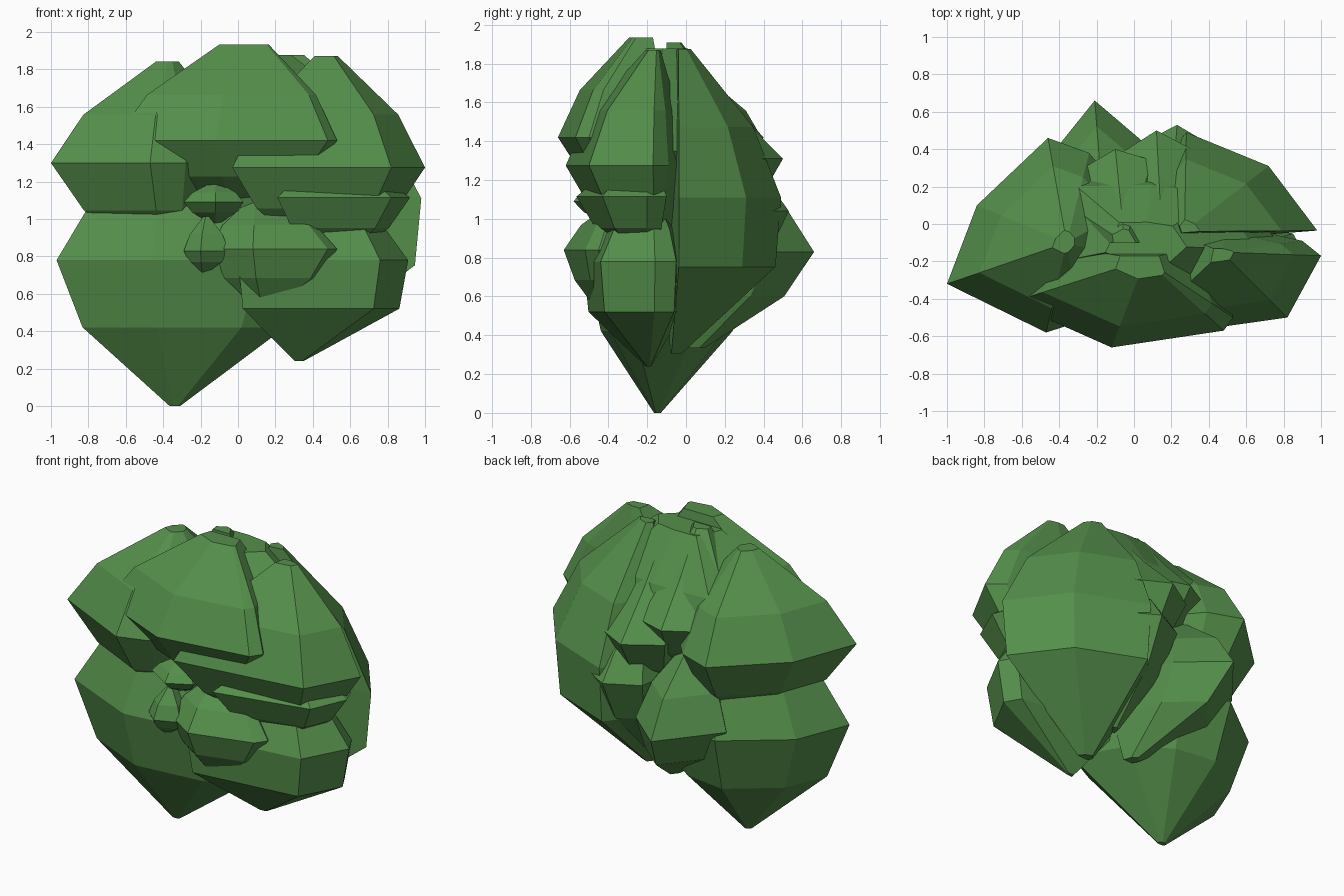
import bpy, bmesh

if "Cube" in bpy.data.objects:
    bpy.data.objects.remove(bpy.data.objects["Cube"])

leaf_green = bpy.data.materials.new("leaf green")
leaf_green.diffuse_color = (0.09, 0.275, 0.07, 1)
leaf_green.use_nodes = True
leaf_green.node_tree.nodes["Principled BSDF"].inputs["Base Color"].default_value = leaf_green.diffuse_color

# (fraction of the way to the tip, share of the widest outline kept)
ROUND = [(0.46, 0.73), (0.97, 0.12)]
CONE = [(0.46, 0.56), (0.96, 0.15)]
FULL = [(0.43, 0.95), (0.97, 0.1)]
DOME = [(0.46, 0.8), (0.96, 0.3)]
POINTED = [(0.46, 0.78), (1, 0.04)]
clumps = bpy.data.collections.new("clumps")
bpy.context.scene.collection.children.link(clumps)


def clump(name, z, outline, crown, root, up=ROUND, low=ROUND):
    """Faceted foliage clump: widest outline at z, tapering to crown and root."""
    bm = bmesh.new()
    levels = [(root, t, s) for t, s in reversed(low)]
    levels += [(crown, 0, 1)] + [(crown, t, s) for t, s in up]
    rings = []
    for (tx, ty, tz), t, s in levels:
        rings.append([bm.verts.new((tx + (x - tx) * s, ty + (y - ty) * s, z + (tz - z) * t))
                      for x, y in outline])
    n = len(outline)
    for a, b in zip(rings, rings[1:]):
        for i in range(n):
            j = (i + 1) % n
            bm.faces.new((a[i], a[j], b[j], b[i]))
    bm.faces.new(rings[0])
    bm.faces.new(rings[-1])
    bmesh.ops.recalc_face_normals(bm, faces=bm.faces)
    mesh = bpy.data.meshes.new(name)
    bm.to_mesh(mesh)
    bm.free()
    mesh.materials.append(leaf_green)
    obj = bpy.data.objects.new(name, mesh)
    clumps.objects.link(obj)
    return obj


# Inner dome filling the gaps between clumps
dome = clump("bush", 1.35,
             [(-.65, -.25), (-.1, -.45), (.5, -.42), (.8, -.15), (.55, .22), (.1, .29), (-.4, .28)],
             (.06, -.11, 1.9), (.1, -.12, .7), up=DOME)

# Left side
clump("upper_left_clump", 1.30,
      [(-1, -.32), (-.47, -.58), (-.28, -.52), (0, -.2), (0, .1), (-.24, .38), (-.46, .46), (-.84, .10)],
      (-.36, -.1, 1.86), (-.35, -.1, .75))
clump("lower_left_clump", .78,
      [(-.97, -.29), (-.46, -.52), (.12, -.46), (.42, -.3), (.2, .1), (-.1, .3), (-.45, .35), (-.83, .06)],
      (-.34, -.12, 1.4), (-.34, -.15, 0), low=POINTED)

# Right side
clump("upper_right_clump", 1.275,
      [(-.03, -.62), (.82, -.5), (1, -.17), (.9, -.09), (.5, 0), (.1, 0)],
      (.47, -.15, 1.89), (.45, -.15, .8))
clump("middle_right_clump", 1.115,
      [(.21, -.565), (.82, -.43), (.92, -.2), (.88, -.1), (.3, -.1)],
      (.5, -.2, 1.29), (.5, -.2, .76))
clump("lower_right_clump", .78,
      [(0, -.53), (.76, -.44), (.91, -.16), (.85, -.05), (.1, 0)],
      (.45, -.18, 1.15), (.32, -.19, .24), low=[(.48, .92), (1, .05)])
clump("back_right_clump", 1.11,
      [(.98, -.035), (.72, .31), (.28, .49), (.05, .2), (.15, -.1)],
      (.27, -.04, 1.9), (.3, -.08, .28), low=FULL)

# Front middle
clump("front_upper_clump", 1.42,
      [(-.66, -.42), (-.12, -.66), (.48, -.57), (.53, -.5), (.4, -.1), (-.55, -.1)],
      (.06, -.19, 1.95), (0, -.2, 1.0), up=[(.46, .76), (.97, .22)])
clump("front_lower_clump", .84,
      [(-.15, -.48), (.08, -.63), (.48, -.52), (.53, -.45), (.4, -.1), (-.1, -.1)],
      (.1, -.3, 1.12), (.14, -.42, .5))
clump("front_small_clump", 1.09,
      [(-.29, -.47), (-.12, -.58), (.03, -.5), (0, -.2), (-.25, -.2)],
      (-.12, -.42, 1.2), (-.12, -.38, .97))
clump("front_tiny_clump", .83,
      [(-.29, -.5), (-.2, -.58), (-.05, -.52), (-.1, -.2), (-.25, -.2)],
      (-.17, -.45, 1.02), (-.19, -.45, .7))

# Back middle
clump("back_upper_clump", 1.42,
      [(-.5, .2), (-.34, .26), (-.1, .4), (.1, .34), (.35, -.1), (-.45, -.1)],
      (-.05, -.1, 1.93), (0, 0, 1.0), up=CONE)
clump("back_middle_clump", 1.31,
      [(-.1, .36), (.12, .5), (.5, .3), (.4, 0), (-.1, 0)],
      (.15, -.08, 1.87), (.15, .05, .85), up=CONE)
clump("back_lower_right_clump", 1.04,
      [(.02, .42), (.23, .53), (.45, .4), (.4, 0), (-.05, 0)],
      (.2, .12, 1.38), (.22, .05, .45))
clump("back_lower_clump", .83,
      [(-.5, .3), (-.21, .66), (.06, .43), (.2, 0), (-.3, 0)],
      (-.17, .15, 1.3), (.08, .02, .32), low=[(.45, .76), (.97, .12)])

# Merge the clumps into one solid bush
clumps.objects.unlink(dome)
bpy.context.scene.collection.objects.link(dome)
union = dome.modifiers.new("union", 'BOOLEAN')
union.operation = 'UNION'
union.operand_type = 'COLLECTION'
union.collection = clumps
union.solver = 'EXACT'
union.use_self = True
merged = bpy.data.meshes.new_from_object(dome.evaluated_get(bpy.context.evaluated_depsgraph_get()))
dome.modifiers.clear()
dome.data = merged
for obj in list(clumps.objects):
    bpy.data.objects.remove(obj)
bpy.data.collections.remove(clumps)
